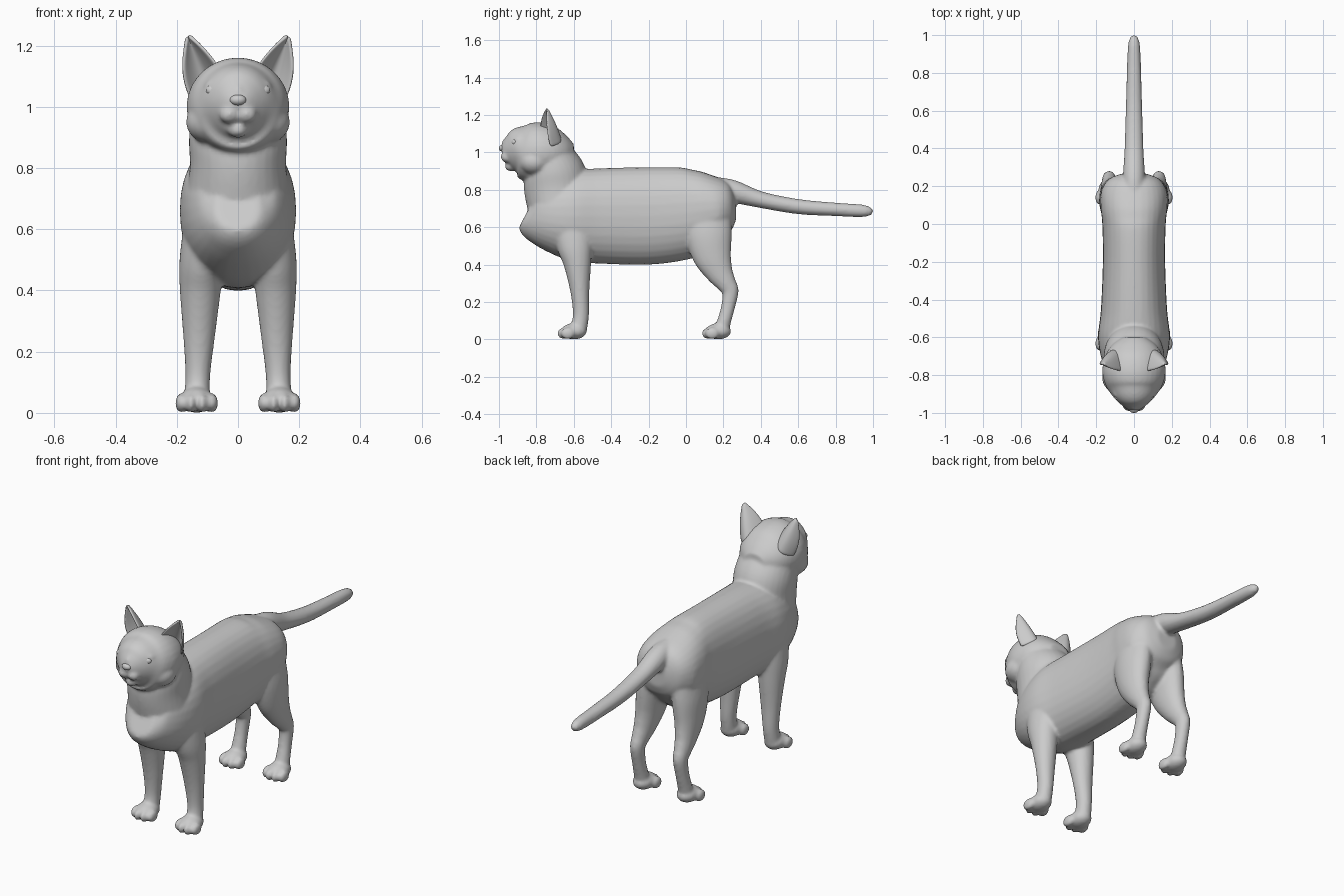
import bpy, bmesh, math
from mathutils import Vector, Matrix

if "Cube" in bpy.data.objects:
    bpy.data.objects.remove(bpy.data.objects["Cube"])

X = Vector((1, 0, 0))


def spline(rows, steps=6):
    """Catmull-Rom interpolation through rows of numbers."""
    pts = [Vector(r) for r in rows]
    out = []
    for i in range(len(pts) - 1):
        a, b, c, d = pts[max(i - 1, 0)], pts[i], pts[i + 1], pts[min(i + 2, len(pts) - 1)]
        for k in range(steps):
            t = k / steps
            out.append(0.5 * (2 * b + (c - a) * t + (2 * a - 5 * b + 4 * c - d) * t ** 2
                              + (3 * b - a - 3 * c + d) * t ** 3))
    return out + [pts[-1]]


def loft(bm, rows, sides=32, power=2.0):
    """Tube through rows of (x, y, z, half width, half depth)."""
    secs = spline(rows)
    mids = [Vector(s[:3]) for s in secs]
    rings = []
    for i, s in enumerate(secs):
        tangent = mids[min(i + 1, len(mids) - 1)] - mids[max(i - 1, 0)]
        up = X.cross(tangent).normalized()
        ring = []
        for k in range(sides):
            a = math.tau * k / sides
            c, n = math.cos(a), math.sin(a)
            u = math.copysign(abs(c) ** (2 / power), c) * max(s[3], 0.005)
            v = math.copysign(abs(n) ** (2 / power), n) * max(s[4], 0.005)
            ring.append(bm.verts.new(mids[i] + X * u + up * v))
        rings.append(ring)
    for r0, r1 in zip(rings, rings[1:]):
        for k in range(sides):
            j = (k + 1) % sides
            bm.faces.new((r0[k], r0[j], r1[j], r1[k]))
    bm.faces.new(rings[0])
    bm.faces.new(rings[-1])


def ball(bm, loc, size, tilt=0.0):
    m = (Matrix.Translation(loc) @ Matrix.Rotation(tilt, 4, 'Y')
         @ Matrix.Diagonal((*size, 1)))
    bmesh.ops.create_uvsphere(bm, u_segments=24, v_segments=14, radius=1, matrix=m)


def finish(bm, name):
    bmesh.ops.recalc_face_normals(bm, faces=bm.faces)
    for f in bm.faces:
        f.smooth = True
    me = bpy.data.meshes.new(name)
    bm.to_mesh(me)
    bm.free()
    ob = bpy.data.objects.new(name, me)
    bpy.context.collection.objects.link(ob)
    return ob


bm = bmesh.new()

# torso, chest to rump
torso = [(-.845, .69, .07, .09), (-.81, .675, .125, .15), (-.72, .665, .17, .20),
         (-.60, .66, .19, .243), (-.45, .66, .175, .255), (-.2, .66, .165, .26),
         (0, .675, .168, .245), (.10, .69, .178, .213), (.18, .70, .172, .168),
         (.24, .70, .13, .12), (.268, .70, .06, .06)]
loft(bm, [(0, *r) for r in torso], power=2.2)

# neck
loft(bm, [(0, -.67, .66, .175, .165), (0, -.69, .80, .158, .175),
          (0, -.705, .90, .16, .163), (0, -.735, 1.0, .145, .12)])

# skull and face
head = [(-.60, 1.0, .06, .045), (-.64, 1.0, .115, .09), (-.70, 1.0, .153, .138),
        (-.78, 1.0, .168, .16), (-.85, 1.0, .152, .153), (-.90, 1.005, .122, .13),
        (-.94, 1.0, .085, .095), (-.965, .995, .055, .06), (-.98, .99, .03, .03)]
loft(bm, [(0, *r) for r in head])
ball(bm, (0, -.945, 1.045), (.026, .042, .035))
ball(bm, (0, -.935, .925), (.034, .034, .026))

# tail
loft(bm, [(0, .12, .82, .05, .05), (0, .24, .795, .058, .06), (0, .40, .747, .05, .044),
          (0, .60, .71, .044, .040), (0, .80, .695, .038, .036), (0, .93, .688, .033, .034),
          (0, .98, .685, .024, .025), (0, 1.0, .685, .008, .008)])

front_leg = [(.105, -.61, .64, .07, .11), (.118, -.595, .5, .073, .095),
             (.123, -.58, .4, .067, .073), (.127, -.567, .25, .052, .05),
             (.131, -.562, .13, .041, .043), (.134, -.575, .05, .042, .045)]
hind_leg = [(.09, .11, .68, .075, .13), (.108, .12, .56, .075, .125),
            (.118, .14, .45, .065, .105), (.125, .178, .36, .052, .075),
            (.13, .215, .30, .042, .054), (.132, .237, .255, .036, .044),
            (.134, .224, .17, .034, .037), (.135, .205, .10, .037, .037),
            (.135, .19, .045, .04, .04)]
for s in (-1, 1):
    # legs with paws and toes
    for leg, py in ((front_leg, -.6), (hind_leg, .172)):
        loft(bm, [(s * r[0], *r[1:]) for r in leg])
        ball(bm, (s * .135, py, .043), (.055, .07, .043))
        for dx, dy in ((-.05, .018), (-.018, 0), (.018, 0), (.05, .018)):
            ball(bm, (s * .135 + dx, py - .05 + dy, .032), (.020, .038, .032))
    # whisker pads, brows and cheeks
    ball(bm, (s * .028, -.957, .975), (.034, .034, .03))
    ball(bm, (s * .07, -.895, 1.078), (.042, .03, .016), s * .25)
    ball(bm, (s * .09, -.81, .95), (.08, .085, .07))

body = finish(bm, "body")
rm = body.modifiers.new("fuse", 'REMESH')
rm.mode = 'VOXEL'
rm.voxel_size = .009
rm.use_smooth_shade = True
sm = body.modifiers.new("soften", 'SMOOTH')
sm.factor = .5
sm.iterations = 5

# cupped ears
bm = bmesh.new()
inner, back, outer = Vector((.06, -.78, 1.125)), Vector((.085, -.59, 1.06)), Vector((.158, -.725, 1.03))
tip = Vector((.166, -.745, 1.238))
centre = (inner + outer + back) / 3
NU, NV = 12, 10
grid = []
for j in range(NV + 1):
    v = .96 * j / NV
    row = []
    for i in range(NU + 1):
        u = i / NU
        base = inner * (1 - u) ** 2 + back * 2 * u * (1 - u) + outer * u * u
        bulge = (base - centre) * .32 * math.sin(math.pi * v) * (.3 + .7 * u)
        row.append(bm.verts.new(base.lerp(tip, v) + bulge))
    grid.append(row)
for r0, r1 in zip(grid, grid[1:]):
    for i in range(NU):
        bm.faces.new((r0[i], r0[i + 1], r1[i + 1], r1[i]))
ears = finish(bm, "ears")
so = ears.modifiers.new("thickness", 'SOLIDIFY')
so.thickness = .012
so.offset = 0
ears.modifiers.new("round", 'SUBSURF').levels = 1
ears.modifiers.new("pair", 'MIRROR')

# eyes
for s, side in ((-1, "right"), (1, "left")):
    bm = bmesh.new()
    ball(bm, (s * .07, -.917, 1.05), (.036, .018, .021), -s * .2)
    finish(bm, side + "_eye")

# nose
bm = bmesh.new()
ball(bm, (0, -.98, 1.022), (.027, .02, .018))
finish(bm, "nose")
